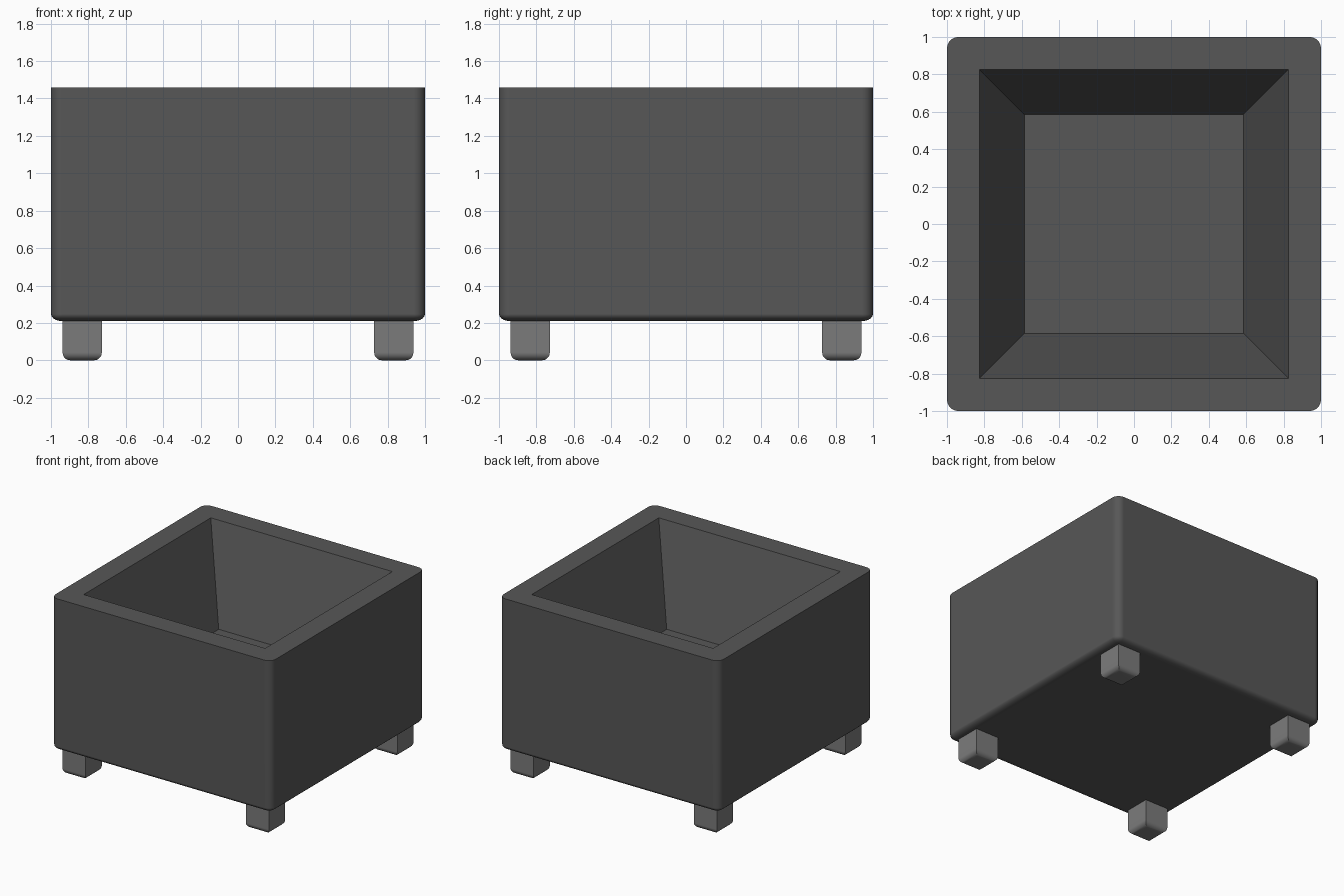
import bpy, bmesh
from mathutils import Vector

if "Cube" in bpy.data.objects:
    bpy.data.objects.remove(bpy.data.objects["Cube"])


def material(name, grey):
    m = bpy.data.materials.new(name)
    m.diffuse_color = (grey, grey, grey, 1)
    m.use_nodes = True
    m.node_tree.nodes["Principled BSDF"].inputs["Base Color"].default_value = m.diffuse_color
    return m


def rounded_box(bm, centre, size, radius, round_sides):
    """Bevel a cube as wide as the part, then scale its height; flat sharp top."""
    bmesh.ops.create_cube(bm, size=size[0])
    edges = []
    for e in bm.edges:
        a, b = e.verts[0].co, e.verts[1].co
        upright = abs(a.z - b.z) > 1e-4
        if max(a.z, b.z) < 0 or (upright and round_sides):
            edges.append(e)
    bmesh.ops.bevel(bm, geom=edges, offset=radius, segments=5, profile=0.5,
                    affect='EDGES', clamp_overlap=True)
    bmesh.ops.scale(bm, vec=(1, 1, size[1] / size[0]), verts=bm.verts)
    bmesh.ops.translate(bm, vec=Vector(centre), verts=bm.verts)


def finish(bm, name, mat):
    bmesh.ops.recalc_face_normals(bm, faces=bm.faces)
    mesh = bpy.data.meshes.new(name)
    bm.to_mesh(mesh)
    bm.free()
    ob = bpy.data.objects.new(name, mesh)
    bpy.context.collection.objects.link(ob)
    mesh.materials.append(mat)
    bpy.ops.object.select_all(action='DESELECT')
    ob.select_set(True)
    bpy.context.view_layer.objects.active = ob
    bpy.ops.object.shade_smooth_by_angle(angle=0.6)
    ob.modifiers.new("flat_sides", 'WEIGHTED_NORMAL').keep_sharp = True
    return ob


BOTTOM, TOP, FLOOR = 0.21, 1.46, 0.70
RIM, BASE = 0.825, 0.585
body_mat = material("dark_grey", 0.095)
foot_mat = material("mid_grey", 0.2)
signs = [(-1, -1), (1, -1), (1, 1), (-1, 1)]

# Planter body
bm = bmesh.new()
rounded_box(bm, (0, 0, (BOTTOM + TOP) / 2), (2, TOP - BOTTOM), 0.06, True)

# Open the top
top = max(bm.faces, key=lambda f: f.calc_center_median().z)
outer = list(top.verts)
bmesh.ops.delete(bm, geom=[top], context='FACES_ONLY')

# Flat rim from the rounded outline to the square opening
rim = [bm.verts.new((x * RIM, y * RIM, TOP)) for x, y in signs]
base = [bm.verts.new((x * BASE, y * BASE, FLOOR)) for x, y in signs]
for i, a in enumerate(outer):
    b = outer[(i + 1) % len(outer)]
    ra, rb = [rim[signs.index((1 if v.co.x > 0 else -1, 1 if v.co.y > 0 else -1))]
              for v in (a, b)]
    bm.faces.new((a, b, ra) if ra is rb else (a, b, rb, ra))

# Sloping inner walls and floor
for i in range(4):
    j = (i + 1) % 4
    bm.faces.new((rim[i], rim[j], base[j], base[i]))
bm.faces.new(base)
finish(bm, "planter_body", body_mat)

# Four feet
for x, y in signs:
    bm = bmesh.new()
    rounded_box(bm, (x * 0.833, y * 0.833, BOTTOM / 2), (0.21, BOTTOM), 0.042, False)
    side = ("front" if y < 0 else "back") + ("_left" if x < 0 else "_right")
    finish(bm, side + "_foot", foot_mat)
